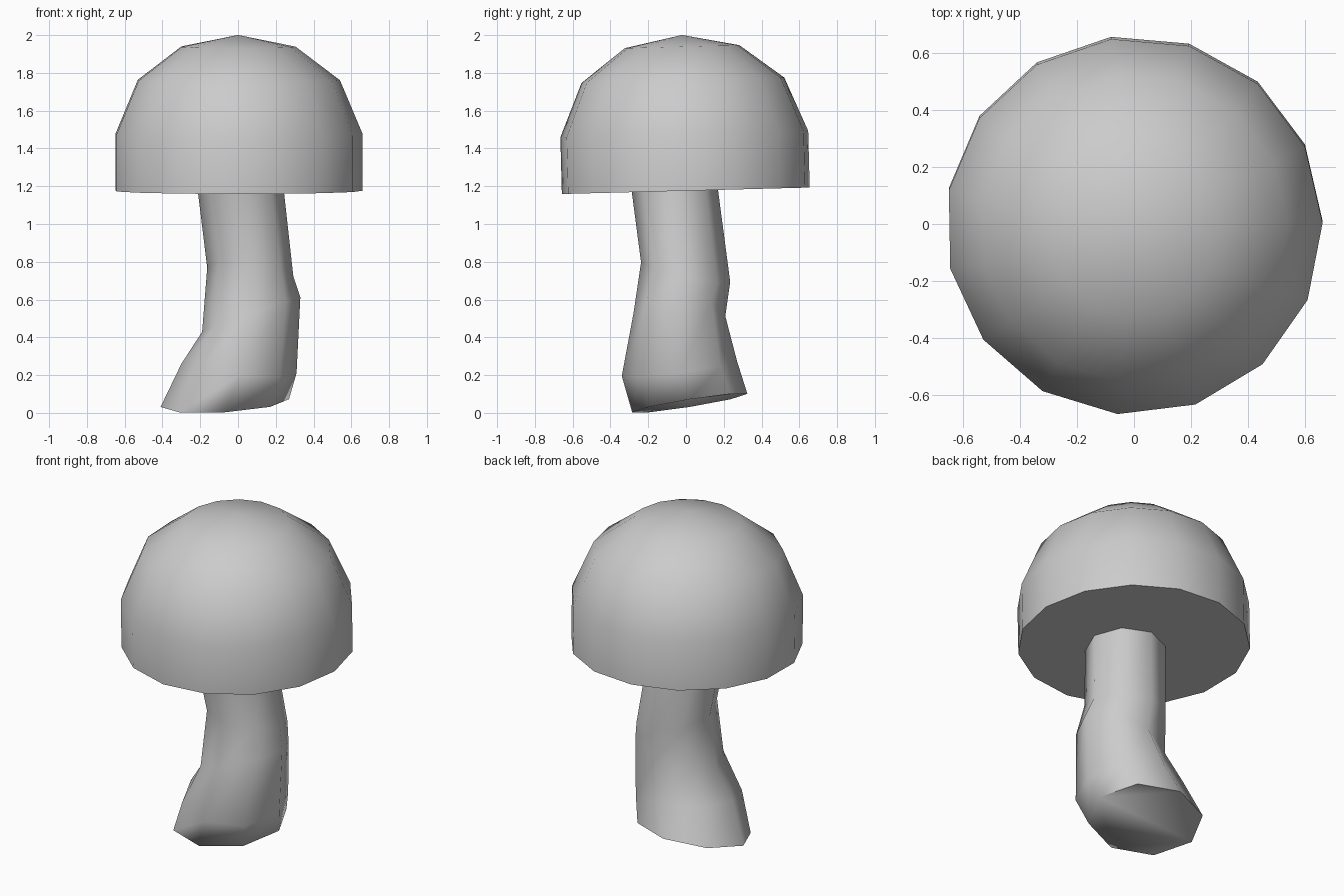
import bpy, bmesh
from math import sin, cos, radians, pi
from mathutils import Matrix

if "Cube" in bpy.data.objects:
    bpy.data.objects.remove(bpy.data.objects["Cube"])


def loft(name, rings, smooth_angle, apex=None):
    """Skin a stack of vertex rings, with flat ends or a pointed top."""
    bm = bmesh.new()
    loops = [[bm.verts.new(p) for p in ring] for ring in rings]
    n = len(loops[0])
    for a, b in zip(loops, loops[1:]):
        for i in range(n):
            j = (i + 1) % n
            bm.faces.new((a[i], a[j], b[j], b[i]))
    bm.faces.new(loops[0][::-1])
    if apex:
        tip = bm.verts.new(apex)
        for i in range(n):
            bm.faces.new((loops[-1][i], loops[-1][(i + 1) % n], tip))
    else:
        bm.faces.new(loops[-1])
    bmesh.ops.recalc_face_normals(bm, faces=bm.faces)
    mesh = bpy.data.meshes.new(name)
    bm.to_mesh(mesh)
    bm.free()
    obj = bpy.data.objects.new(name, mesh)
    bpy.context.collection.objects.link(obj)
    bpy.context.view_layer.objects.active = obj
    obj.select_set(True)
    bpy.ops.object.shade_smooth_by_angle(angle=radians(smooth_angle))
    obj.select_set(False)
    return obj


def ring(sides, cx, cy, cz, rx, ry, slope_x=0, slope_y=0, start=0):
    """Elliptical ring whose plane leans by the given slopes."""
    pts = []
    for i in range(sides):
        a = start + 2 * pi * i / sides
        x, y = rx * cos(a), ry * sin(a)
        pts.append((cx + x, cy + y, cz + slope_x * x + slope_y * y))
    return pts


# Cap: fifteen-sided dome with a straight skirt, leaning slightly forward
profile = [(0.66, 0), (0.66, 0.3), (0.54, 0.585), (0.305, 0.763)]
cap = loft("mushroom_cap",
           [ring(15, 0, 0, z, r, r, start=radians(1)) for r, z in profile],
           60, apex=(0, 0, 0.825))
cap.data.transform(Matrix.Translation((0, 0, 1.176)) @ Matrix.Rotation(radians(1.5), 4, 'X'))

# Stem: crooked eight-sided tube that spreads out at the foot
stem_rings = [
    # cx, cy, cz, rx, ry, slope_x, slope_y
    (-0.07, 0.02, 0.052, 0.34, 0.305, 0.06, 0.16),
    (0.005, -0.035, 0.235, 0.305, 0.305, -0.08, 0.13),
    (0.07, -0.035, 0.52, 0.26, 0.243, 0.35, -0.03),
    (0.065, -0.002, 0.745, 0.228, 0.236, -0.1, -0.22),
    (0.012, -0.062, 1.2, 0.228, 0.228, 0, 0.03),
]
loft("mushroom_stem", [ring(8, *r) for r in stem_rings], 75)
